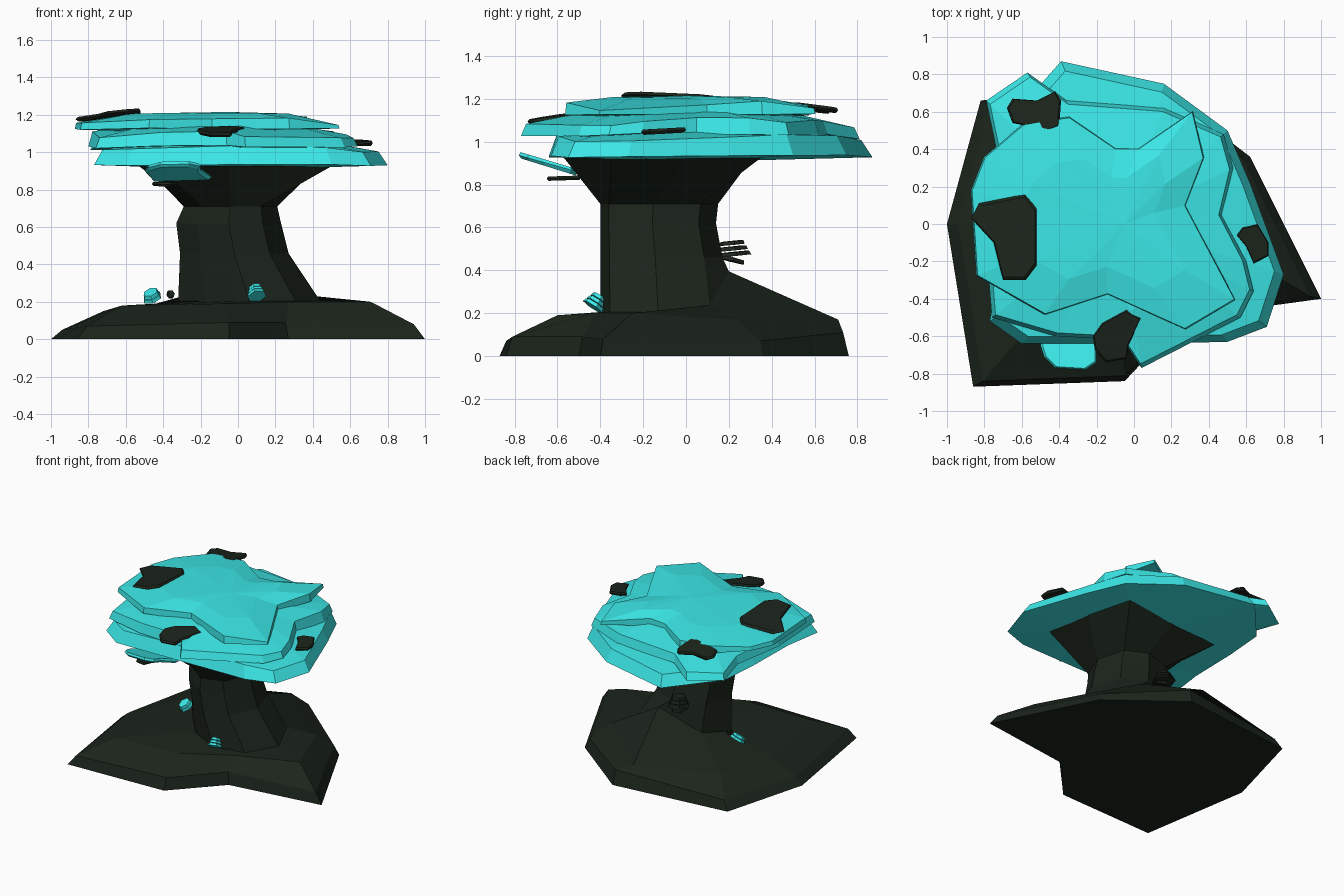
import bpy, bmesh, math, random
from mathutils import Vector, Matrix

if "Cube" in bpy.data.objects:
    bpy.data.objects.remove(bpy.data.objects["Cube"])

random.seed(4)


def material(name, rgb):
    m = bpy.data.materials.new(name)
    m.diffuse_color = (*rgb, 1)
    m.use_nodes = True
    m.node_tree.nodes["Principled BSDF"].inputs["Base Color"].default_value = m.diffuse_color
    return m


DARK = material("dark bark", (0.011, 0.018, 0.011))
TEAL = material("bright teal", (0.045, 0.8, 0.8))


def skin(name, rings, mat, bottom=None, top=None, matrix=None):
    """Join rings of equal count; cap with a fan to a point, or a plain face."""
    bm = bmesh.new()
    loops = [[bm.verts.new(p) for p in ring] for ring in rings]
    n = len(loops[0])
    for a, b in zip(loops, loops[1:]):
        for i in range(n):
            j = (i + 1) % n
            bm.faces.new((a[i], a[j], b[j], b[i]))
    for loop, tip in ((loops[0], bottom), (loops[-1], top)):
        if tip is None:
            bm.faces.new(loop)
        else:
            v = bm.verts.new(tip)
            for i in range(n):
                bm.faces.new((loop[i], loop[(i + 1) % n], v))
    bmesh.ops.recalc_face_normals(bm, faces=bm.faces)
    if matrix:
        bm.transform(matrix)
    me = bpy.data.meshes.new(name)
    bm.to_mesh(me)
    bm.free()
    me.materials.append(mat)
    ob = bpy.data.objects.new(name, me)
    bpy.context.collection.objects.link(ob)
    return ob


# Ground mound and trunk: eight-sided rings rising from the ground outline
ground = [(-1, 0), (-.86, -.87), (-.05, -.84), (.27, -.5),
          (1, -.4), (.62, .36), (.1, .76), (-.82, .66)]
ledge_z = [.05, .07, .09, .09, .08, .07, .11, .07]
shoulder = [(-.72, 0, .15), (-.62, -.62, .18), (-.08, -.6, .19), (.27, -.42, .2),
            (.71, -.25, .2), (.5, .24, .17), (-.04, .71, .17), (-.6, .42, .145)]
dirs = [(-1, 0), (-.62, -.58), (0, -1), (.65, -.85),
        (1, -.1), (.75, .7), (.1, 1), (-.75, .75)]
flare = [(-.5, -.08), (-.43, -.5), (-.05, -.57), (.5, -.35),
         (.43, 0), (.33, .35), (-.1, .31), (-.53, .25)]


def trunk_ring(z, x0, x1, y0, y1, back_rise=0):
    cx, cy, rx, ry = (x0 + x1) / 2, (y0 + y1) / 2, (x1 - x0) / 2, (y1 - y0) / 2
    return [(cx + dx * rx, cy + dy * ry, z + back_rise * max(0, dy) ** 5) for dx, dy in dirs]


rings = [[(x, y, 0) for x, y in ground],
         [(x * .94, y * .965, z) for (x, y), z in zip(ground, ledge_z)],
         shoulder,
         trunk_ring(.205, -.32, .44, -.4, .2, .19),
         trunk_ring(.46, -.31, .27, -.4, .17),
         trunk_ring(.62, -.33, .23, -.4, .14),
         trunk_ring(.71, -.29, .21, -.4, .15),
         [(x, y, .925) for x, y in flare]]
skin("trunk_and_mound", rings, DARK)


# Canopy: three stacked irregular slabs, drooping where they reach furthest out
def slab(name, outline, centre, z0, z1, low, high, crown_z, bottom_z, droop=0):
    c = Vector(centre)

    def ring(scale, z, wob, fall=0):
        pts = []
        for p in outline:
            d = Vector(p) - c
            q = c + d * scale
            pts.append((q.x, q.y, z - fall * max(0, d.length - .68)
                        + random.uniform(-wob, wob)))
        return pts

    skin(name, [ring(low, z0, .008, droop * .3), ring(high, z1, .01, droop),
                ring(.6, z1 + (crown_z - z1) * .75, .004)],
         TEAL, (c.x, c.y, bottom_z), (c.x + .1, c.y, crown_z))


slab("canopy_lower",
     [(.8, -.27), (.71, -.55), (.5, -.63), (.05, -.64), (-.6, -.64), (-.77, -.52),
      (-.74, -.2), (-.73, .2), (-.7, .52), (-.39, .87), (.16, .75), (.5, .5), (.62, .22)],
     (-.02, 0), .94, 1.03, 1, .94, 1.06, .905, .1)
slab("canopy_middle",
     [(.64, -.36), (.57, -.5), (.04, -.77), (-.06, -.62), (-.42, -.6), (-.76, -.5),
      (-.8, 0), (-.74, .42), (-.79, .66), (-.57, .81), (-.36, .66), (.16, .62),
      (.48, .48), (.53, .3), (.47, .05), (.6, -.2)],
     (-.1, 0), 1.035, 1.11, 1, .97, 1.15, 1.02, .2)
slab("canopy_top",
     [(.55, -.41), (.28, -.57), (-.14, -.38), (-.48, -.49), (-.85, -.28), (-.88, .18),
      (-.81, .36), (-.6, .54), (-.35, .58), (-.1, .41), (.03, .41), (.32, .61),
      (.38, .36), (.28, .1)],
     (-.15, 0), 1.13, 1.18, .99, .98, 1.215, 1.1, .2)


# Flat patches: thin outlines, tilted by slopes in x and y
def patch(name, outline, z, sx=0, sy=0, thick=.025, mat=DARK):
    cx = sum(p[0] for p in outline) / len(outline)
    cy = sum(p[1] for p in outline) / len(outline)

    def ring(s, dz):
        return [(cx + (x - cx) * s, cy + (y - cy) * s,
                 z + dz + sx * (x - cx) + sy * (y - cy)) for x, y in outline]
    skin(name, [ring(.9, -thick / 2), ring(1, 0), ring(.93, thick / 2)], mat)


patch("bark_patch_left", [(-.87, .03), (-.83, .11), (-.58, .16), (-.52, .08), (-.52, -.22),
                          (-.58, -.3), (-.7, -.3), (-.75, -.1)], 1.2, .1, -.04)
patch("bark_patch_back", [(-.68, .62), (-.65, .67), (-.52, .66), (-.42, .71), (-.39, .66),
                          (-.4, .52), (-.45, .5), (-.65, .54)], 1.155, .04, -.12)
patch("bark_patch_front", [(-.22, -.6), (-.17, -.53), (-.04, -.46), (.04, -.5), (-.03, -.65),
                           (-.04, -.72), (-.15, -.74), (-.21, -.67)], 1.11, -.03, .14)
patch("bark_patch_right", [(.55, -.06), (.58, -.02), (.66, 0), (.72, -.1), (.72, -.17),
                           (.64, -.21), (.6, -.12)], 1.05, 0, .05)
patch("bark_patch_under", [(-.46, -.56), (-.42, -.49), (-.34, -.49), (-.32, -.57),
                           (-.36, -.65), (-.43, -.64)], .83, 0, .03, .02)
patch("teal_shelf_front", [(-.5, -.65), (-.48, -.71), (-.42, -.77), (-.26, -.78), (-.2, -.74),
                           (-.2, -.66), (-.14, -.53), (-.46, -.5)], .905, 0, -.28, .03, TEAL)


# Small shelf fungi: stacks of tilted hexagonal plates
def fungus(name, at, size, count, gap, tilt, turn, mat):
    for k in range(count):
        s = size * (1 - .15 * k)
        hexa = [(s * math.cos(a * math.pi / 3) * .9, s * math.sin(a * math.pi / 3))
                for a in range(6)]
        m = (Matrix.Translation(at) @ Matrix.Rotation(turn, 4, 'Z')
             @ Matrix.Rotation(tilt, 4, 'X') @ Matrix.Translation((0, 0, k * gap)))
        skin(f"{name}_{k + 1}", [[(x, y, -.008) for x, y in hexa],
                                 [(x * .9, y * .9, .01) for x, y in hexa]], mat, matrix=m)


fungus("fungus_side", (-.46, .02, .225), .058, 2, .022, .6, -.5, TEAL)
fungus("fungus_front", (.1, -.43, .235), .058, 3, .022, -.6, .3, TEAL)
fungus("fungus_back", (-.09, .22, .475), .09, 3, .026, .1, .2, DARK)
fungus("twig_side", (-.36, -.02, .24), .025, 1, .02, 1.2, .5, DARK)
fungus("twig_back", (-.09, .21, .45), .07, 1, .02, -.25, .2, DARK)
